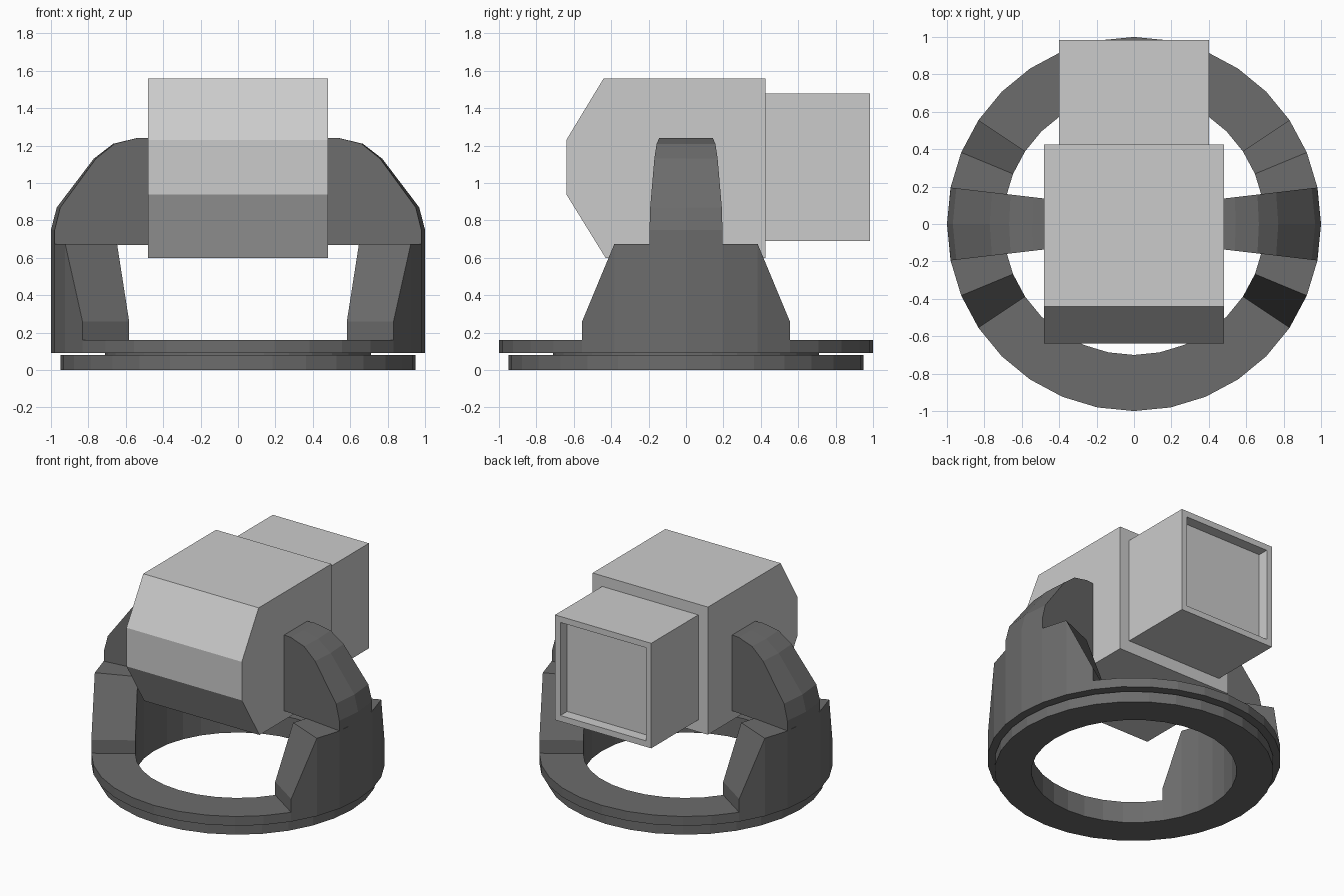
import bpy, bmesh
from math import sin, cos, pi

cube = bpy.data.objects.get("Cube")
if cube:
    bpy.data.objects.remove(cube, do_unlink=True)


def material(name, value):
    m = bpy.data.materials.new(name)
    m.use_nodes = True
    col = (value, value, value, 1)
    m.diffuse_color = col
    m.node_tree.nodes["Principled BSDF"].inputs["Base Color"].default_value = col
    return m


DARK = material("dark grey", 0.15)
LIGHT = material("light grey", 0.6)
STEP = 2 * pi / 32


def finish(name, bm, mat):
    bmesh.ops.recalc_face_normals(bm, faces=bm.faces)
    mesh = bpy.data.meshes.new(name)
    bm.to_mesh(mesh)
    bm.free()
    mesh.materials.append(mat)
    ob = bpy.data.objects.new(name, mesh)
    bpy.context.collection.objects.link(ob)
    return ob


def skin(bm, loops, closed=False):
    """Bridge equal-sized closed loops of points; cap the ends if open."""
    rows = [[bm.verts.new(p) for p in loop] for loop in loops]
    n = len(rows[0])
    for i in range(len(rows) if closed else len(rows) - 1):
        a, b = rows[i], rows[(i + 1) % len(rows)]
        for j in range(n):
            k = (j + 1) % n
            bm.faces.new((a[j], a[k], b[k], b[j]))
    if not closed:
        bm.faces.new(rows[0])
        bm.faces.new(rows[-1])


def ring(name, inner, outer, z0, z1):
    bm = bmesh.new()
    section = [(inner, z0), (outer, z0), (outer, z1), (inner, z1)]
    skin(bm, [[(r * cos(i * STEP), r * sin(i * STEP), z) for r, z in section]
              for i in range(32)], closed=True)
    return finish(name, bm, DARK)


# Base: lower ring, narrow collar, turning ring
ring("lower_ring", 0.7, 0.95, 0, 0.08)
ring("collar", 0.7, 0.71, 0.07, 0.1)
ring("turning_ring", 0.7, 1.0, 0.09, 0.16)

# Side supports: curved wall sectors with sloping ends, and arms above
ARM = [(0.47, 0.67), (0.47, 1.24), (0.54, 1.24), (0.66, 1.21),
       (0.76, 1.13), (0.95, 0.87), (0.98, 0.75), (0.98, 0.67)]
for side, label in ((1, "left"), (-1, "right")):
    bm = bmesh.new()
    loops = []
    for i in range(-3, 4):
        top = 0.26 if abs(i) == 3 else 0.675
        c, s = side * cos(i * STEP), sin(i * STEP)
        loops.append([(r * c, r * s, z) for r, z in
                      ((0.7, 0.1), (1, 0.1), (1, top), (0.7, top))])
    skin(bm, loops)
    finish(label + "_support_wall", bm, DARK)

    bm = bmesh.new()
    loops = []
    for t in (-1, 0, 1):
        loop = []
        for x, z in ARM:
            f = (x - 0.47) / 0.51
            bulge = 0.02 * f * (1 - abs(t))
            loop.append((side * (x + bulge), t * (0.135 + 0.06 * f), z))
        loops.append(loop)
    skin(bm, loops)
    finish(label + "_arm", bm, DARK)

# Head: box with a bevelled front
HEAD = [(-0.64, 0.94), (-0.64, 1.23), (-0.44, 1.56),
        (0.425, 1.56), (0.425, 0.6), (-0.43, 0.6)]
bm = bmesh.new()
skin(bm, [[(x, y, z) for y, z in HEAD] for x in (-0.48, 0.48)])
finish("head", bm, LIGHT)


# Rear housing: smaller box with a recessed back panel
def frame(y, inset):
    w, lo, hi = 0.4 - inset, 0.69 + inset, 1.48 - inset
    return [(-w, y, lo), (w, y, lo), (w, y, hi), (-w, y, hi)]


bm = bmesh.new()
skin(bm, [frame(0.42, 0), frame(0.985, 0), frame(0.985, 0.045), frame(0.905, 0.045)])
finish("rear_housing", bm, LIGHT)
